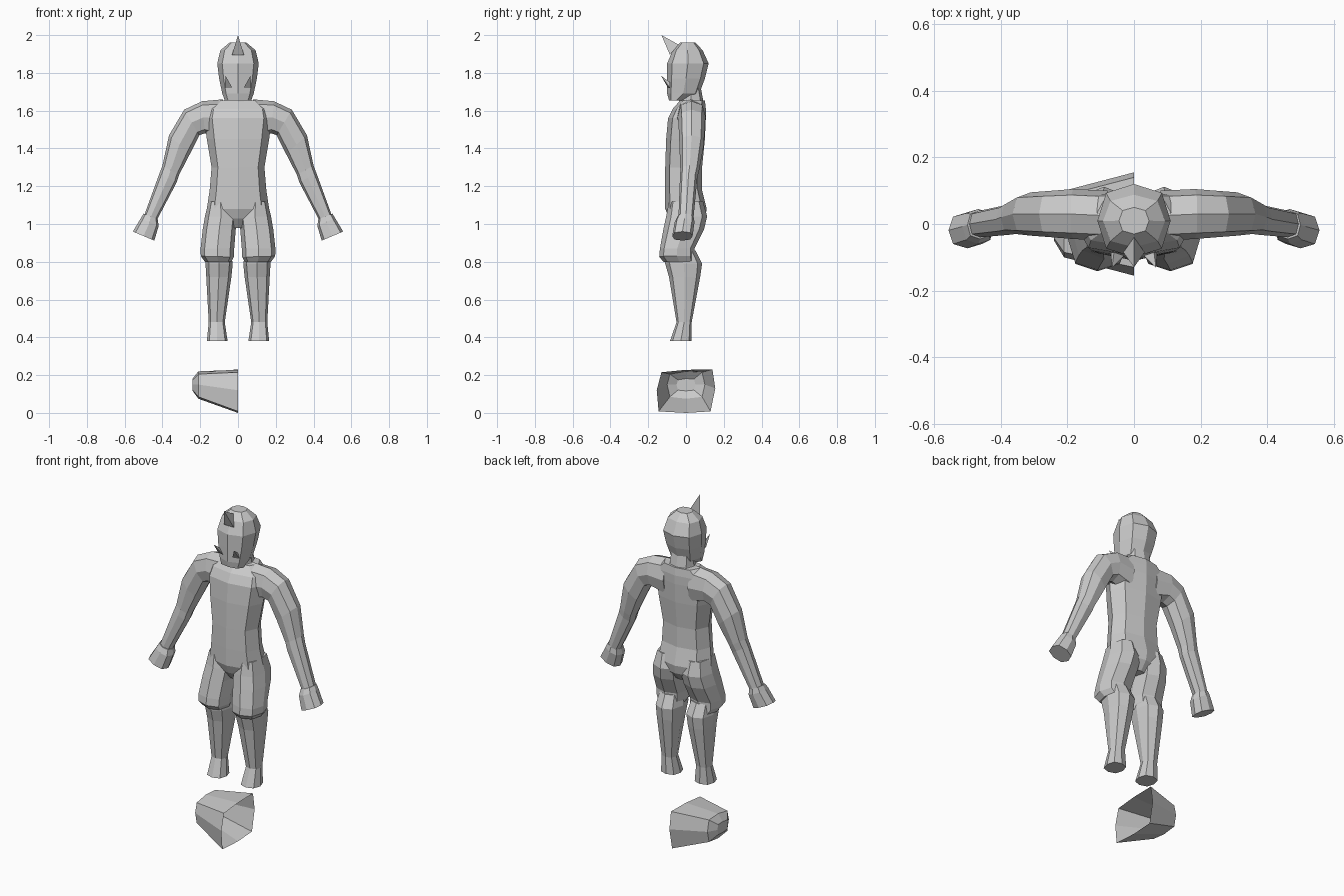
import bpy
import bmesh

grey = bpy.data.materials.new("light grey")
grey.diffuse_color = (0.6, 0.6, 0.6, 1)


def finish(name, bm, mirror=False):
    """Turn a bmesh into a flat shaded object, optionally mirrored across x."""
    bmesh.ops.recalc_face_normals(bm, faces=bm.faces)
    mesh = bpy.data.meshes.new(name)
    bm.to_mesh(mesh)
    bm.free()
    mesh.materials.append(grey)
    obj = bpy.data.objects.new(name, mesh)
    bpy.context.collection.objects.link(obj)
    if mirror:
        obj.modifiers.new("Mirror", 'MIRROR').use_mirror_merge = False
    return obj


def bridge(bm, loops, cap_start=True, cap_end=True):
    rings = [[bm.verts.new(p) for p in loop] for loop in loops]
    n = len(rings[0])
    for r, s in zip(rings, rings[1:]):
        for i in range(n):
            j = (i + 1) % n
            bm.faces.new((r[i], r[j], s[j], s[i]))
    if cap_start:
        bm.faces.new(rings[0][::-1])
    if cap_end:
        bm.faces.new(rings[-1])


def octagon(a, b, front, back, square=0.76):
    """Eight sided ring spanning a to b in xz and front to back in y."""
    s = square
    unit = [(1, 0), (s, s), (0, 1), (-s, s), (-1, 0), (-s, -s), (0, -1), (s, -s)]
    cx, cz = (a[0] + b[0]) / 2, (a[1] + b[1]) / 2
    hx, hz = (b[0] - a[0]) / 2, (b[1] - a[1]) / 2
    ym, yd = (front + back) / 2, (back - front) / 2
    return [(cx + hx * u, ym + yd * v, cz + hz * u) for u, v in unit]


def limb(name, rings, mirror=False):
    bm = bmesh.new()
    bridge(bm, [octagon(*r) for r in rings])
    return finish(name, bm, mirror)


def column(name, rings):
    """Central part from (half width, z, front, back) rings."""
    return limb(name, [((-w, z), (w, z), f, b) for w, z, f, b in rings])


def spike(name, base, tip, mirror=False):
    bm = bmesh.new()
    vs = [bm.verts.new(p) for p in base]
    t = bm.verts.new(tip)
    bm.faces.new(vs)
    for i in range(len(vs)):
        bm.faces.new((vs[i], vs[(i + 1) % len(vs)], t))
    return finish(name, bm, mirror)


# Torso with pelvis and shoulder slope
column("torso", [
    (0.08, 0.98, -0.05, 0.06), (0.14, 1.03, -0.09, 0.10),
    (0.165, 1.08, -0.11, 0.11), (0.15, 1.18, -0.11, 0.085),
    (0.14, 1.30, -0.11, 0.085), (0.165, 1.45, -0.105, 0.10),
    (0.18, 1.56, -0.095, 0.105), (0.17, 1.61, -0.07, 0.105),
    (0.11, 1.655, -0.03, 0.10)])

# Neck and head
column("neck", [(0.09, 1.60, -0.05, 0.10), (0.07, 1.66, -0.035, 0.09),
                (0.065, 1.74, -0.03, 0.075)])
column("head", [
    (0.07, 1.655, -0.09, -0.01), (0.083, 1.69, -0.10, 0.07),
    (0.10, 1.77, -0.10, 0.10), (0.11, 1.85, -0.10, 0.12),
    (0.093, 1.92, -0.07, 0.088), (0.045, 1.96, -0.03, 0.05)])

# Forehead horn and brow spikes
spike("horn", [(-0.032, -0.085, 1.895), (0.032, -0.085, 1.895),
               (0, -0.04, 1.95)], (0, -0.13, 2.0))
spike("brow_spike", [(0.03, -0.095, 1.72), (0.07, -0.085, 1.72),
                     (0.06, -0.085, 1.75)], (0.066, -0.132, 1.785), True)

# Arms: shoulder, upper arm, elbow, wrist
limb("arm", [
    ((0.08, 1.66), (0.08, 1.45), -0.05, 0.10),
    ((0.19, 1.65), (0.175, 1.48), -0.045, 0.105),
    ((0.285, 1.605), (0.205, 1.47), -0.04, 0.10),
    ((0.365, 1.47), (0.255, 1.37), -0.035, 0.095),
    ((0.40, 1.31), (0.312, 1.26), -0.03, 0.07),
    ((0.415, 1.27), (0.325, 1.22), -0.032, 0.06),
    ((0.495, 1.05), (0.43, 1.02), -0.04, 0.04)], True)

# Mitten hands
limb("hand", [
    ((0.50, 1.055), (0.425, 1.025), -0.045, 0.04),
    ((0.515, 1.03), (0.42, 0.99), -0.06, 0.045),
    ((0.557, 0.96), (0.443, 0.912), -0.073, 0.035)], True)

# Thighs ending in a flared knee
limb("thigh", [
    ((0.03, 1.12), (0.155, 1.12), -0.09, 0.09),
    ((0.005, 1.04), (0.175, 1.04), -0.105, 0.112),
    ((0.012, 0.97), (0.187, 0.97), -0.12, 0.095),
    ((0.02, 0.87), (0.198, 0.87), -0.138, 0.045),
    ((0.022, 0.825), (0.197, 0.83), -0.142, 0.045),
    ((0.035, 0.80), (0.175, 0.80), -0.12, 0.05)], True)

# Lower legs ending in flat ankle stumps
limb("lower_leg", [
    ((0.04, 0.86), (0.165, 0.86), -0.11, 0.05),
    ((0.028, 0.79), (0.172, 0.79), -0.11, 0.085),
    ((0.035, 0.72), (0.168, 0.72), -0.09, 0.075),
    ((0.07, 0.48), (0.155, 0.48), -0.05, 0.03),
    ((0.055, 0.38), (0.165, 0.38), -0.085, 0.03)], True)

# Hollow half shell on the ground, open towards +x
rim = [(-0.13, 0.215), (0, 0.228), (0.14, 0.23), (0.155, 0.13),
       (0.13, 0.008), (0, 0.0), (-0.145, 0.008), (-0.155, 0.12)]
mid = [(-0.085, 0.205), (0, 0.22), (0.085, 0.215), (0.1, 0.15),
       (0.085, 0.085), (0, 0.075), (-0.085, 0.085), (-0.1, 0.15)]
bm = bmesh.new()
bridge(bm, [[(0, y, z) for y, z in rim],
            [(-0.21, y, z) for y, z in mid],
            [(-0.24, y * 0.5, 0.15 + (z - 0.15) * 0.45) for y, z in mid]],
       cap_start=False)
finish("ground_shell", bm)
